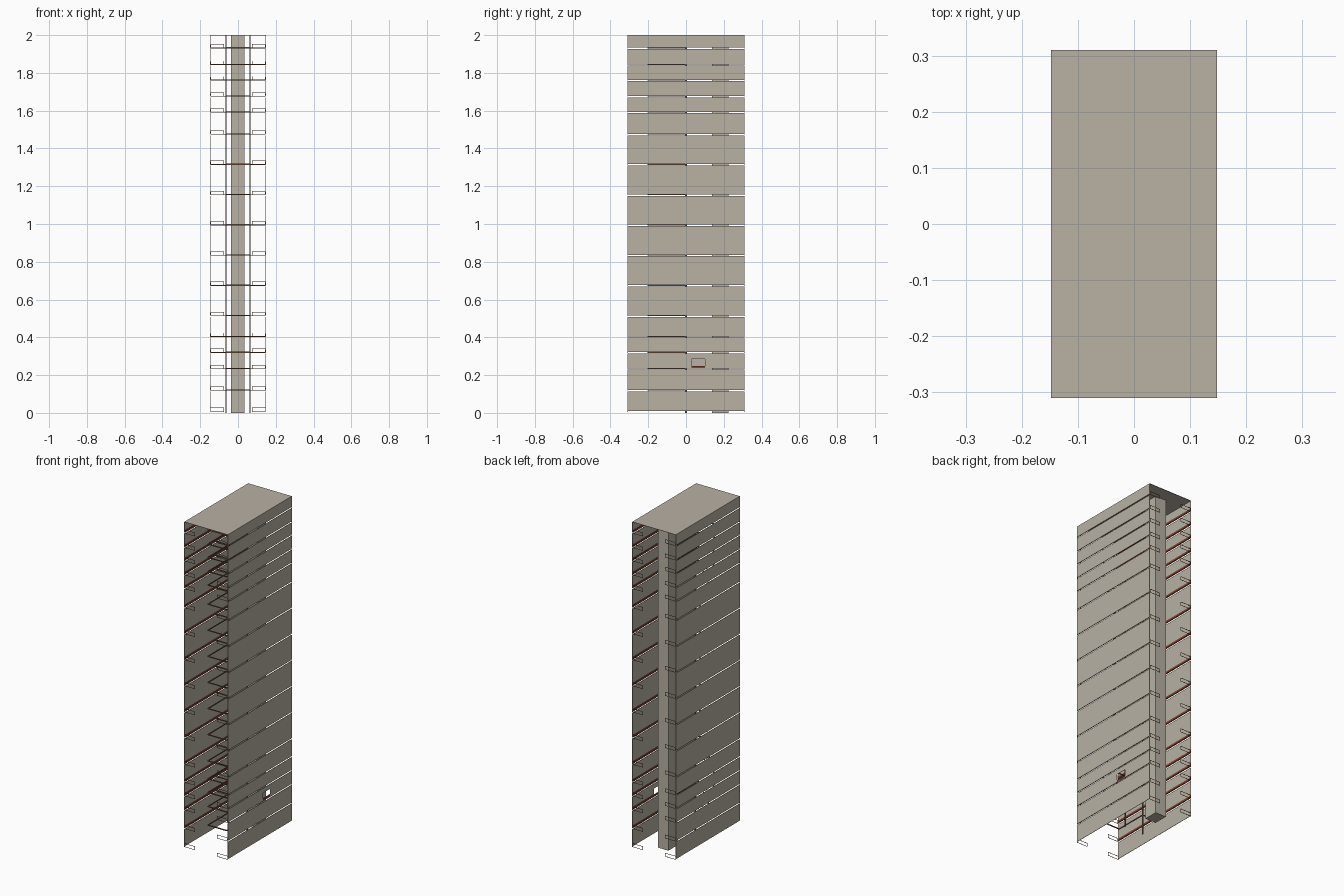
import bpy

if "Cube" in bpy.data.objects:
    bpy.data.objects.remove(bpy.data.objects["Cube"])

W, D, H = 0.148, 0.31, 2.0      # half width, half depth, height
T = 0.002                       # sheet thickness
GAP = 0.007                     # slot between cladding strips
LEVELS = [0.006, 0.118, 0.232, 0.318, 0.402, 0.512, 0.673, 0.833, 0.993,
          1.153, 1.313, 1.473, 1.59, 1.674, 1.76, 1.842, 1.93]


def material(name, color):
    m = bpy.data.materials.new(name)
    m.diffuse_color = (*color, 1)
    m.use_nodes = True
    m.node_tree.nodes["Principled BSDF"].inputs["Base Color"].default_value = m.diffuse_color
    return m


BEIGE = material("concrete_beige", (0.48, 0.44, 0.37))
RUST = material("rust_red", (0.24, 0.055, 0.028))
BROWN = material("steel_brown", (0.21, 0.12, 0.07))


def boxes(name, spans, mat):
    """One object made of boxes, each given as (x0, x1, y0, y1, z0, z1)."""
    verts, faces = [], []
    for x0, x1, y0, y1, z0, z1 in spans:
        n = len(verts)
        verts += [(x, y, z) for z in (z0, z1)
                  for x, y in ((x0, y0), (x1, y0), (x1, y1), (x0, y1))]
        faces += [[n + 3, n + 2, n + 1, n], [n + 4, n + 5, n + 6, n + 7]]
        faces += [[n + i, n + (i + 1) % 4, n + 4 + (i + 1) % 4, n + 4 + i]
                  for i in range(4)]
    mesh = bpy.data.meshes.new(name)
    mesh.from_pydata(verts, [], faces)
    mesh.materials.append(mat)
    obj = bpy.data.objects.new(name, mesh)
    bpy.context.collection.objects.link(obj)
    return obj


def sided(s, a, b):
    """Order an x range after mirroring it by s."""
    return tuple(sorted((s * a, s * b)))


# Cladding strips between levels; the right wall has a small window
strips = list(zip(LEVELS, LEVELS[1:] + [H]))
for s, side in ((-1, "left"), (1, "right")):
    x = sided(s, W - T, W)
    spans = []
    for i, (low, high) in enumerate(strips):
        z0 = low + GAP / 2
        z1 = H if high == H else high - GAP / 2
        if s > 0 and i == 2:
            spans += [(*x, -D, 0.03, z0, z1), (*x, 0.10, D, z0, z1),
                      (*x, 0.03, 0.10, z0, 0.238), (*x, 0.03, 0.10, 0.285, z1)]
        else:
            spans.append((*x, -D, D, z0, z1))
    boxes(side + "_wall", spans, BEIGE)

    # Long rails inside the wall, just above each slot
    boxes(side + "_wall_rails",
          [(*sided(s, W - 0.006, W - T), -D, D, z + 0.005, z + 0.017)
           for z in LEVELS[1:]], RUST)

    # Thin open brackets at the front and back edges of the wall
    spans = []
    for z in LEVELS:
        for y in (-D, D - T):
            for a, b, z0, z1 in ((0.075, W, 0, 0.002), (0.075, W, 0.020, 0.022),
                                 (0.075, 0.077, 0, 0.022)):
                spans.append((*sided(s, a, b), y, y + T, z + z0, z + z1))
    boxes(side + "_edge_brackets", spans, BROWN)

    # Guide post with ties to the wall
    boxes(side + "_guide_post",
          [(*sided(s, 0.060, 0.066), -0.004, 0.004, 0, H - T)], BROWN)
    boxes(side + "_post_ties",
          [(*sided(s, 0.063, W - T), -0.003, 0.003, z, z + 0.004)
           for z in LEVELS[1:]], BROWN)

# U-shaped frames reaching forward from the guide posts
spans = []
for z in LEVELS[1:]:
    z0, z1 = z, z + 0.006
    spans += [(-0.065, 0.065, -0.203, -0.199, z0, z1),
              (-0.065, -0.061, -0.2, 0, z0, z1), (0.061, 0.065, -0.2, 0, z0, z1)]
boxes("guide_frames", spans, BROWN)

# Column near the back, and the roof panel
boxes("rear_column", [(-0.038, 0.034, 0.138, 0.225, 0, H - T)], BEIGE)
boxes("roof_panel", [(-W, W, -D, D, H - T, H)], BEIGE)
